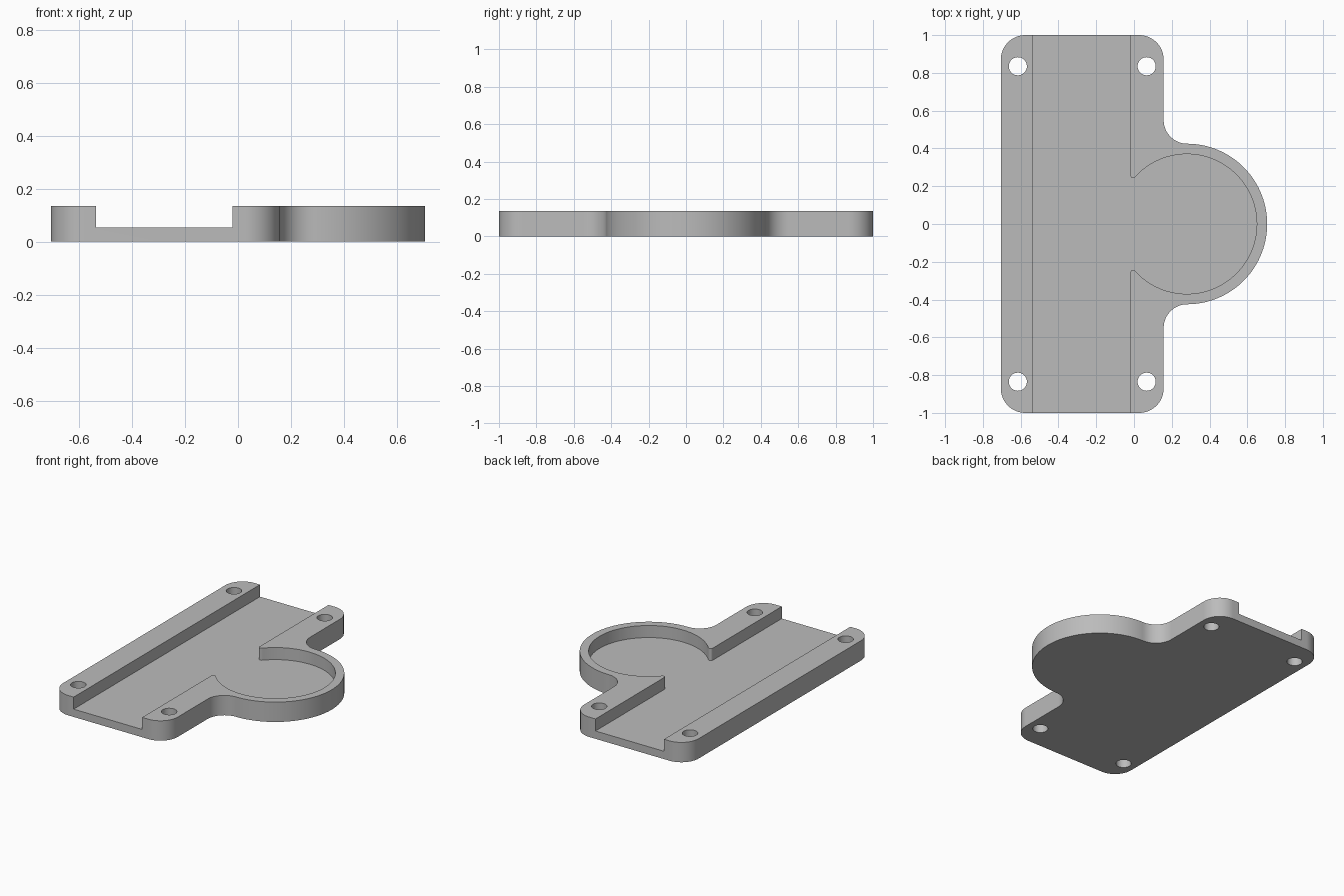
import bpy, bmesh
from math import sin, cos, radians, degrees, atan2, sqrt

if "Cube" in bpy.data.objects:
    bpy.data.objects.remove(bpy.data.objects["Cube"], do_unlink=True)

HEIGHT, FLOOR = 0.135, 0.053
DISC_X, DISC_R, POCKET_R = 0.28, 0.425, 0.37
LEFT, RIGHT, CORNER, FILLET = -0.705, 0.157, 0.13, 0.125
SLOT_L, SLOT_R, TIP = -0.535, -0.02, 0.015

grey = bpy.data.materials.new("plain grey")
grey.use_nodes = True
grey.diffuse_color = (0.5, 0.5, 0.5, 1)
grey.node_tree.nodes["Principled BSDF"].inputs["Base Color"].default_value = (0.5, 0.5, 0.5, 1)


def arc(cx, cy, r, start, end, n):
    angles = [radians(start + (end - start) * i / n) for i in range(n + 1)]
    return [(cx + r * cos(a), cy + r * sin(a)) for a in angles]


def mirrored(half):
    """Close a half outline across the x axis."""
    full = half + [(x, -y) for x, y in reversed(half)]
    return [p for i, p in enumerate(full)
            if (p[0] - full[i - 1][0]) ** 2 + (p[1] - full[i - 1][1]) ** 2 > 1e-8]


def extrude(name, outline, z0, z1):
    bm = bmesh.new()
    face = bm.faces.new([bm.verts.new((x, y, z0)) for x, y in outline])
    top = bmesh.ops.extrude_face_region(bm, geom=[face])["geom"]
    for v in top:
        if isinstance(v, bmesh.types.BMVert):
            v.co.z = z1
    bmesh.ops.recalc_face_normals(bm, faces=bm.faces)
    mesh = bpy.data.meshes.new(name)
    bm.to_mesh(mesh)
    bm.free()
    mesh.materials.append(grey)
    obj = bpy.data.objects.new(name, mesh)
    bpy.context.collection.objects.link(obj)
    return obj


# Plate with rounded corners and a filleted round lobe
plate = extrude("base_plate", mirrored(
    arc(DISC_X, 0, DISC_R, 0, 90, 40)
    + arc(RIGHT + FILLET, DISC_R + FILLET, FILLET, 270, 180, 16)
    + arc(RIGHT - CORNER, 1 - CORNER, CORNER, 0, 90, 16)
    + arc(LEFT + CORNER, 1 - CORNER, CORNER, 90, 180, 16)), 0, HEIGHT)

# Channel joined to the round pocket, with rounded wall tips
tip_x = SLOT_R + TIP
tip_y = sqrt((POCKET_R + TIP) ** 2 - (tip_x - DISC_X) ** 2)
meet = degrees(atan2(tip_y, tip_x - DISC_X))
cutters = [extrude("channel_cutter", mirrored(
    arc(DISC_X, 0, POCKET_R, 0, meet, 60)
    + arc(tip_x, tip_y, TIP, meet - 180, -180, 10)
    + [(SLOT_R, 1.1), (SLOT_L, 1.1)]), FLOOR, HEIGHT + 0.1)]

# Four screw holes
for x in (-0.615, 0.067):
    for y in (-0.835, 0.835):
        cutters.append(extrude("hole_cutter", arc(x, y, 0.048, 0, 348.75, 31), -0.1, HEIGHT + 0.1))

bpy.context.view_layer.objects.active = plate
plate.select_set(True)
for cutter in cutters:
    cut = plate.modifiers.new("cut", "BOOLEAN")
    cut.object = cutter
    cut.solver = "EXACT"
    bpy.ops.object.modifier_apply(modifier=cut.name)
    bpy.data.objects.remove(cutter, do_unlink=True)

bpy.ops.object.shade_smooth_by_angle(angle=radians(30))
